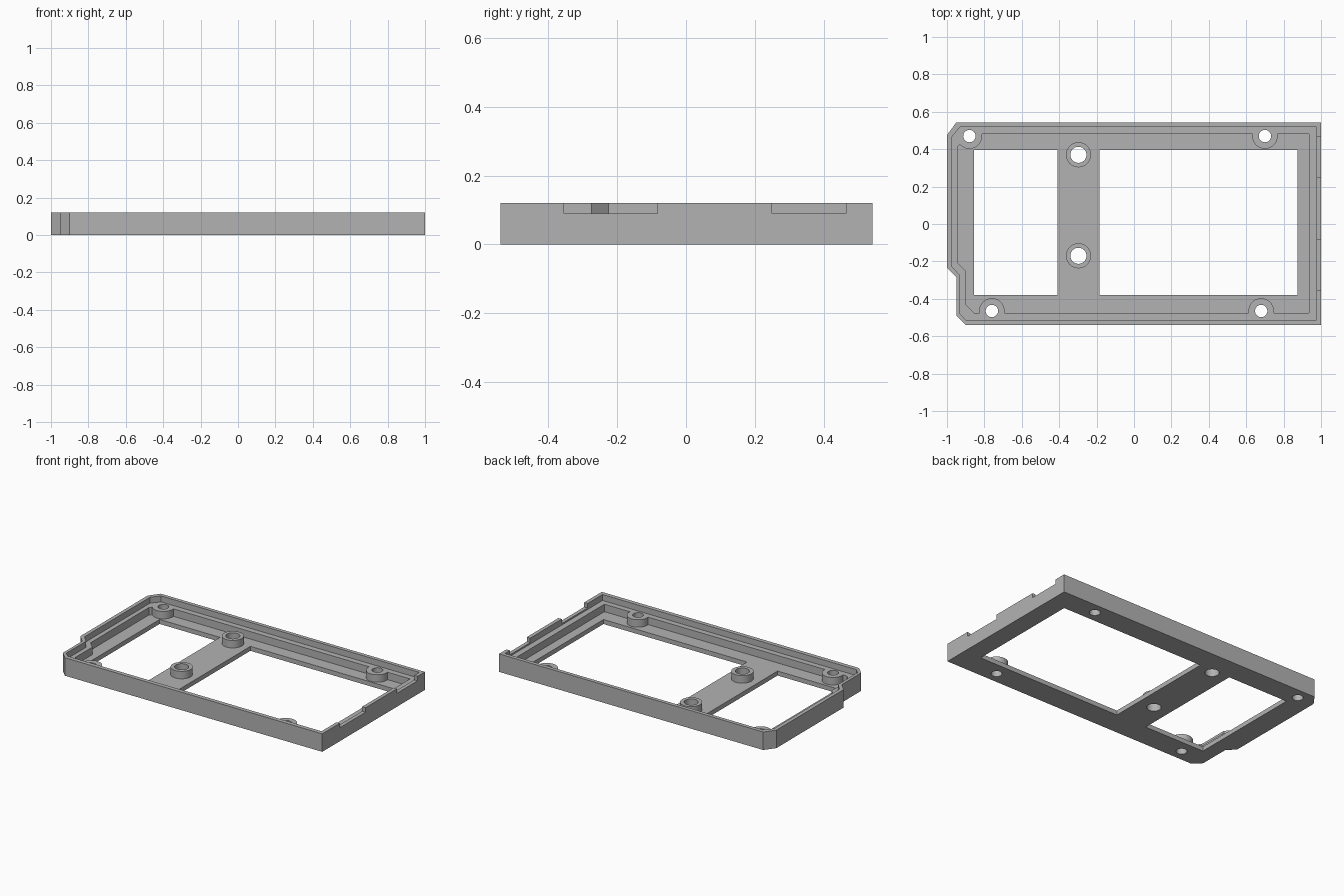
import bpy
import bmesh
from math import cos, sin, pi

if "Cube" in bpy.data.objects:
    bpy.data.objects.remove(bpy.data.objects["Cube"])

grey = bpy.data.materials.new("light_grey")
grey.use_nodes = True
colour = (0.45, 0.45, 0.45, 1)
grey.diffuse_color = colour
grey.node_tree.nodes["Principled BSDF"].inputs["Base Color"].default_value = colour


def prism(name, outline, z0, z1):
    """Extrude a plan outline from z0 up to z1."""
    bm = bmesh.new()
    face = bm.faces.new([bm.verts.new((x, y, z0)) for x, y in outline])
    top = bmesh.ops.extrude_face_region(bm, geom=[face])["geom"]
    verts = [v for v in top if isinstance(v, bmesh.types.BMVert)]
    bmesh.ops.translate(bm, verts=verts, vec=(0, 0, z1 - z0))
    bmesh.ops.recalc_face_normals(bm, faces=bm.faces)
    mesh = bpy.data.meshes.new(name)
    bm.to_mesh(mesh)
    bm.free()
    mesh.materials.append(grey)
    obj = bpy.data.objects.new(name, mesh)
    bpy.context.collection.objects.link(obj)
    return obj


def box(x0, x1, y0, y1):
    return [(x0, y0), (x1, y0), (x1, y1), (x0, y1)]


def circle(x, y, r, n=40):
    return [(x + r * cos(2 * pi * i / n), y + r * sin(2 * pi * i / n)) for i in range(n)]


def combine(target, tool, operation):
    """Apply a boolean and discard the tool."""
    tool.hide_render = True
    mod = target.modifiers.new(operation.lower(), "BOOLEAN")
    mod.operation = operation
    mod.solver = "EXACT"
    mod.object = tool
    bpy.context.view_layer.objects.active = target
    bpy.ops.object.modifier_apply(modifier=mod.name)
    bpy.data.objects.remove(tool)


FLOOR, LEDGE, NOTCH, RIM = 0.03, 0.08, 0.09, 0.12

# Outer body with chamfered corners and a stepped side
frame = prism("tray_frame", [
    (-0.95, 0.543), (1, 0.543), (1, -0.54), (-0.90, -0.54),
    (-0.95, -0.49), (-0.95, -0.285), (-1, -0.235), (-1, 0.475)], 0, RIM)

# Recess inside the thin rim, then the deeper pocket inside the ledge
rim_recess = [(-0.93, 0.518), (0.975, 0.518), (0.975, -0.512), (-0.90, -0.512),
              (-0.93, -0.48), (-0.93, -0.275), (-0.975, -0.225), (-0.975, 0.465)]
pocket = [(-0.88, 0.48), (0.935, 0.48), (0.935, -0.475), (-0.855, -0.475),
          (-0.90, -0.43), (-0.90, -0.25), (-0.945, -0.205), (-0.945, 0.41)]
combine(frame, prism("rim_cutter", rim_recess, LEDGE, 0.2), "DIFFERENCE")
combine(frame, prism("pocket_cutter", pocket, FLOOR, 0.2), "DIFFERENCE")

# Two floor windows either side of the cross strip
for x0, x1 in ((-0.855, -0.41), (-0.185, 0.875)):
    combine(frame, prism("window_cutter", box(x0, x1, -0.38, 0.395), -0.1, 0.2), "DIFFERENCE")

# Two notches in the end wall
for y0, y1 in ((-0.355, -0.083), (0.25, 0.465)):
    combine(frame, prism("notch_cutter", box(0.96, 1.1, y0, y1), NOTCH, 0.2), "DIFFERENCE")

# Screw bosses: centre, boss radius, hole radius
bosses = [(-0.88, 0.47, 0.068, 0.033), (0.70, 0.47, 0.068, 0.033),
          (-0.76, -0.465, 0.068, 0.033), (0.68, -0.465, 0.068, 0.033),
          (-0.297, 0.37, 0.067, 0.043), (-0.297, -0.17, 0.067, 0.043)]
for x, y, outer, hole in bosses:
    combine(frame, prism("boss", circle(x, y, outer), 0.015, LEDGE), "UNION")
for x, y, outer, hole in bosses:
    combine(frame, prism("hole_cutter", circle(x, y, hole), -0.1, 0.2), "DIFFERENCE")

# Smooth the round bosses and holes, keep the edges sharp
bpy.ops.object.select_all(action="DESELECT")
frame.select_set(True)
bpy.context.view_layer.objects.active = frame
bpy.ops.object.shade_smooth_by_angle()
